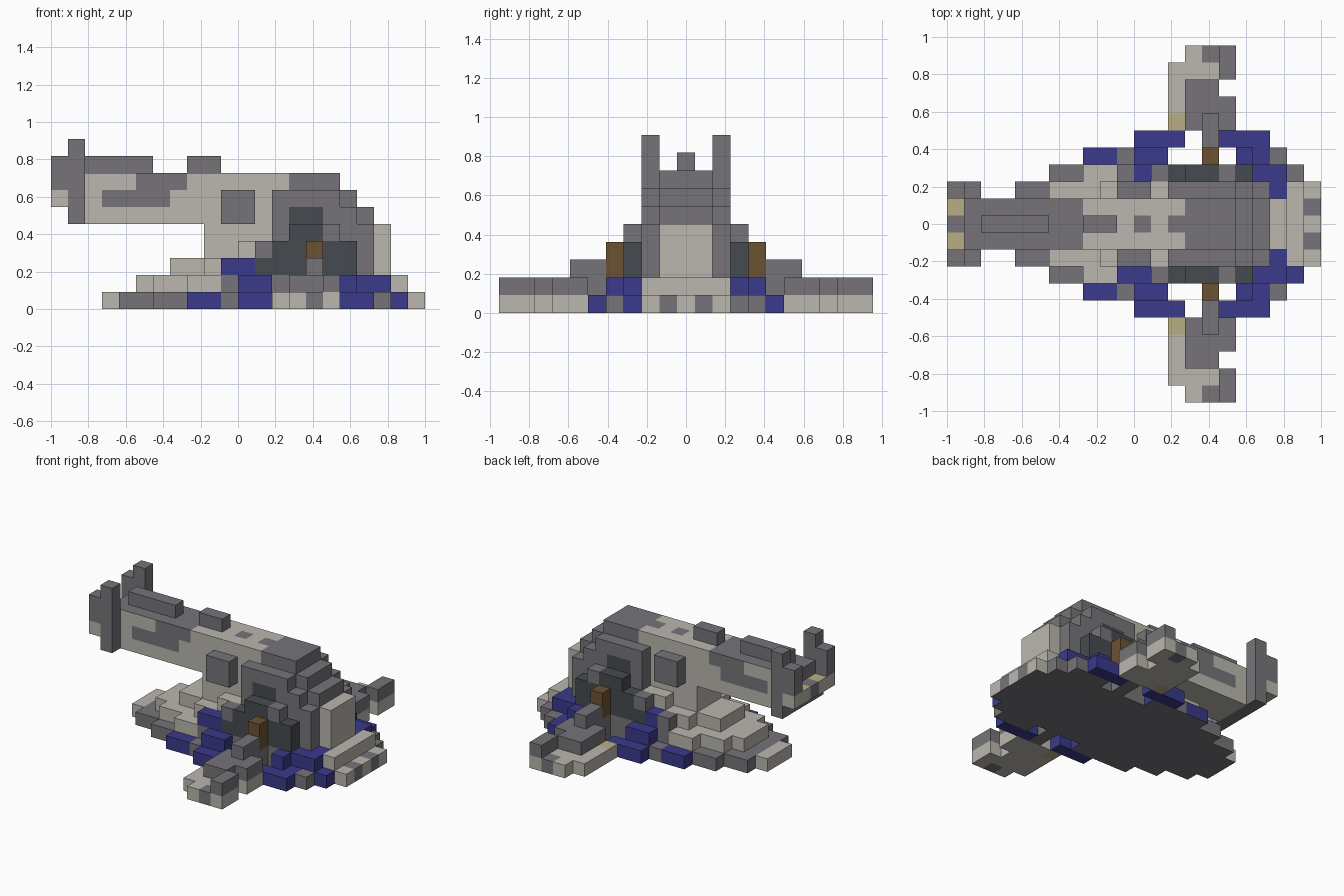
import bpy
import bmesh

if "Cube" in bpy.data.objects:
    bpy.data.objects.remove(bpy.data.objects["Cube"], do_unlink=True)

UNIT = 1 / 11
PALETTE = {
    "light": (0.49, 0.475, 0.42),
    "dark": (0.18, 0.175, 0.19),
    "blue": (0.042, 0.042, 0.26),
    "slate": (0.062, 0.07, 0.08),
    "brown": (0.15, 0.085, 0.032),
    "tan": (0.48, 0.42, 0.23),
}
names = list(PALETTE)
materials = []
for label, rgb in PALETTE.items():
    mat = bpy.data.materials.new(label + "_paint")
    mat.use_nodes = True
    mat.diffuse_color = (*rgb, 1)
    mat.node_tree.nodes["Principled BSDF"].inputs["Base Color"].default_value = (*rgb, 1)
    materials.append(mat)

cells = {}


def block(part, colour, xs, ys, zs, sides=(-1, 1)):
    """Fill a range of cubes, mirrored across the middle; later blocks repaint."""
    for x in range(xs[0], xs[1] + 1):
        for y in range(ys[0], ys[1] + 1):
            for z in range(zs[0], zs[1] + 1):
                for side in sides:
                    cells[x, side * y, z] = (part, colour)


# Stepped ground plate
block("base_plate", "light", (3, 3), (0, 1), (0, 0))
block("base_plate", "dark", (4, 5), (0, 2), (0, 0))
block("base_plate", "dark", (6, 7), (0, 3), (0, 0))
block("base_plate", "dark", (8, 10), (0, 4), (0, 0))
block("base_plate", "dark", (11, 20), (0, 3), (0, 0))
block("base_plate", "dark", (19, 19), (4, 4), (0, 0))
block("base_plate", "light", (21, 21), (0, 2), (0, 0))
block("base_plate", "dark", (21, 21), (1, 1), (0, 0))

# Second deck
block("lower_deck", "light", (5, 5), (0, 1), (1, 1))
block("lower_deck", "light", (6, 7), (0, 2), (1, 1))
block("lower_deck", "light", (8, 9), (0, 3), (1, 1))
block("lower_deck", "dark", (10, 17), (0, 3), (1, 1))
block("lower_deck", "light", (18, 20), (0, 2), (1, 1))
block("upper_deck", "light", (7, 8), (0, 1), (2, 2))
block("upper_deck", "light", (9, 10), (0, 2), (2, 2))

# Blue cloth around the plate
block("blue_trim", "blue", (8, 9), (4, 4), (0, 0))
block("blue_trim", "blue", (11, 13), (5, 5), (0, 0))
block("blue_trim", "blue", (11, 12), (4, 4), (0, 1))
block("blue_trim", "blue", (11, 11), (3, 3), (1, 2))
block("blue_trim", "blue", (10, 10), (3, 3), (2, 2), (-1,))
block("blue_trim", "dark", (10, 10), (3, 3), (2, 2), (1,))
block("blue_trim", "blue", (16, 18), (5, 5), (0, 0))
block("blue_trim", "blue", (17, 18), (4, 4), (0, 0))
block("blue_trim", "blue", (17, 17), (4, 4), (1, 1))
block("blue_trim", "blue", (18, 19), (2, 3), (1, 1))
block("blue_trim", "blue", (20, 20), (3, 3), (0, 0), (-1,))

# Side outriggers
block("outrigger", "dark", (15, 15), (4, 6), (0, 2))
block("outrigger", "light", (13, 15), (6, 9), (0, 0))
block("outrigger", "light", (14, 16), (10, 10), (0, 0))
block("outrigger", "light", (16, 16), (6, 7), (0, 0))
block("outrigger", "light", (16, 16), (9, 9), (0, 0))
block("outrigger", "dark", (15, 15), (10, 10), (0, 0))
block("outrigger", "tan", (13, 13), (6, 6), (0, 0))
block("outrigger", "dark", (14, 15), (6, 8), (1, 1))
block("outrigger", "dark", (16, 16), (6, 7), (1, 1))
block("outrigger", "dark", (16, 16), (9, 10), (1, 1))
block("support_post", "brown", (15, 15), (4, 4), (2, 3))

# Gun mount with slate cheeks
block("gun_mount", "light", (9, 12), (0, 1), (2, 4))
block("gun_mount", "light", (11, 12), (2, 2), (2, 3))
block("gun_mount", "dark", (13, 17), (0, 2), (2, 5))
block("gun_mount", "dark", (13, 16), (0, 2), (6, 6))
block("gun_mount", "dark", (17, 17), (0, 1), (6, 6))
block("gun_mount", "dark", (18, 18), (0, 1), (2, 5))
block("gun_mount", "dark", (18, 18), (2, 2), (2, 4))
block("rear_panel", "light", (19, 19), (0, 1), (2, 4))
block("cheek_guard", "slate", (12, 13), (2, 3), (2, 2))
block("cheek_guard", "slate", (13, 17), (3, 3), (2, 3))
block("cheek_guard", "dark", (12, 12), (3, 3), (3, 3))
block("cheek_guard", "slate", (14, 15), (3, 3), (4, 4))
block("cheek_guard", "slate", (14, 15), (2, 2), (5, 5))
block("cheek_guard", "dark", (16, 16), (3, 3), (4, 4))

# Barrel with painted patches and top ridges
block("gun_barrel", "light", (2, 13), (0, 1), (5, 7))
block("gun_barrel", "dark", (14, 16), (0, 1), (5, 7))
block("gun_barrel", "dark", (3, 6), (1, 1), (6, 6))
block("gun_barrel", "dark", (5, 7), (0, 1), (7, 7))
block("gun_barrel", "dark", (11, 11), (0, 0), (7, 7))
block("gun_barrel", "dark", (13, 13), (0, 0), (7, 7))
block("top_ridge", "dark", (2, 5), (0, 0), (8, 8))
block("top_ridge", "dark", (8, 9), (0, 0), (8, 8))
block("side_box", "dark", (10, 11), (2, 2), (5, 6))

# Muzzle frame
block("muzzle", "dark", (1, 1), (0, 1), (5, 7))
block("muzzle", "dark", (1, 1), (2, 2), (5, 9))
block("muzzle", "dark", (0, 0), (2, 2), (7, 8))
block("muzzle", "light", (0, 0), (2, 2), (6, 6))
block("muzzle", "tan", (0, 0), (1, 1), (6, 6))
block("muzzle", "dark", (0, 0), (0, 0), (6, 6))

DIRECTIONS = [(axis, sign) for axis in range(3) for sign in (-1, 1)]


def paint(cell, colour, axis, sign):
    """Pick a face colour by its height and direction."""
    x, y, z = cell
    if axis == 2 and sign < 0 and z == 0 and abs(y) < 5:
        return "dark"
    if axis == 2 and sign > 0 and z == 7 and 1 < x < 8:
        return "dark"
    if colour == "tan" and axis != 2:
        return "light"
    return colour


def build(part):
    """Make one object from the exposed cube faces of a part."""
    bm = bmesh.new()
    shared = {}
    for cell, (owner, colour) in cells.items():
        if owner != part:
            continue
        for axis, sign in DIRECTIONS:
            beside = list(cell)
            beside[axis] += sign
            if tuple(beside) in cells:
                continue
            u, v = (axis + 1) % 3, (axis + 2) % 3
            corners = []
            for du, dv in ((0, 0), (1, 0), (1, 1), (0, 1))[::sign]:
                p = list(cell)
                p[axis] += sign > 0
                p[u] += du
                p[v] += dv
                p = tuple(p)
                if p not in shared:
                    shared[p] = bm.verts.new((p[0] * UNIT - 1, (p[1] - 0.5) * UNIT, p[2] * UNIT))
                corners.append(shared[p])
            face = bm.faces.new(corners)
            face.material_index = names.index(paint(cell, colour, axis, sign))
    mesh = bpy.data.meshes.new(part)
    bm.to_mesh(mesh)
    bm.free()
    for mat in materials:
        mesh.materials.append(mat)
    bpy.context.collection.objects.link(bpy.data.objects.new(part, mesh))


for part in sorted({owner for owner, colour in cells.values()}):
    build(part)
